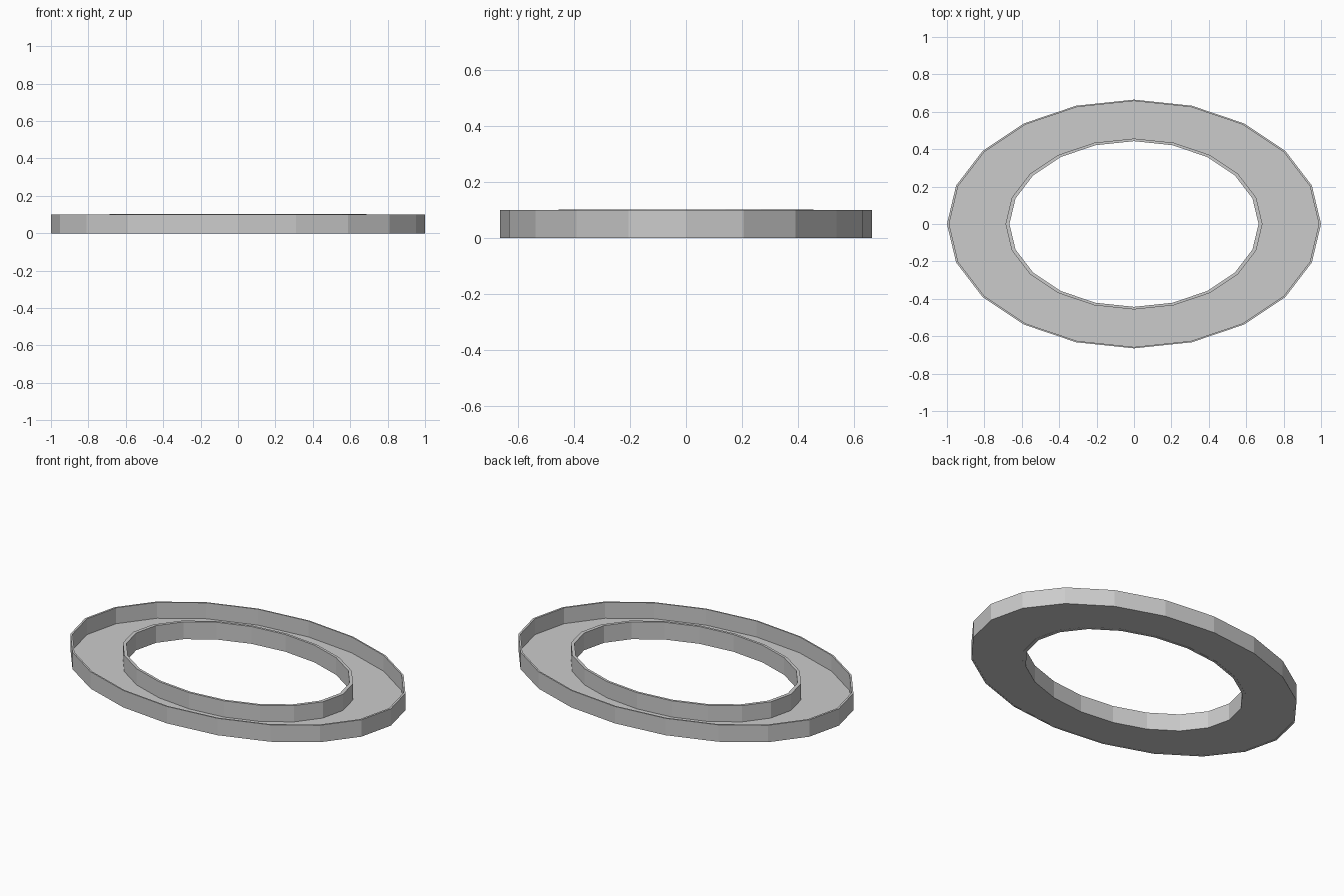
import bpy, math

if "Cube" in bpy.data.objects:
    bpy.data.objects.remove(bpy.data.objects["Cube"])

SIDES = 20
ASPECT = 0.665


def elliptical_ring(name, r_out, r_in, z0, z1):
    # sweep a rectangular section round a 20-sided ellipse
    section = [(r_out, z0), (r_out, z1), (r_in, z1), (r_in, z0)]
    verts, faces = [], []
    for i in range(SIDES):
        a = 2 * math.pi * i / SIDES
        for r, z in section:
            verts.append((r * math.cos(a), r * ASPECT * math.sin(a), z))
    for i in range(SIDES):
        j = (i + 1) % SIDES
        for k in range(4):
            m = (k + 1) % 4
            faces.append((i * 4 + k, j * 4 + k, j * 4 + m, i * 4 + m))
    mesh = bpy.data.meshes.new(name)
    mesh.from_pydata(verts, [], faces)
    mesh.update()
    obj = bpy.data.objects.new(name, mesh)
    bpy.context.collection.objects.link(obj)
    return obj


# Low walls around the outside and the central opening
elliptical_ring("outer_wall", 1.0, 0.988, 0.0, 0.1)
elliptical_ring("inner_wall", 0.687, 0.666, 0.0, 0.102)
# Thin tray floor between the walls
elliptical_ring("tray_floor", 0.988, 0.687, 0.001, 0.006)
